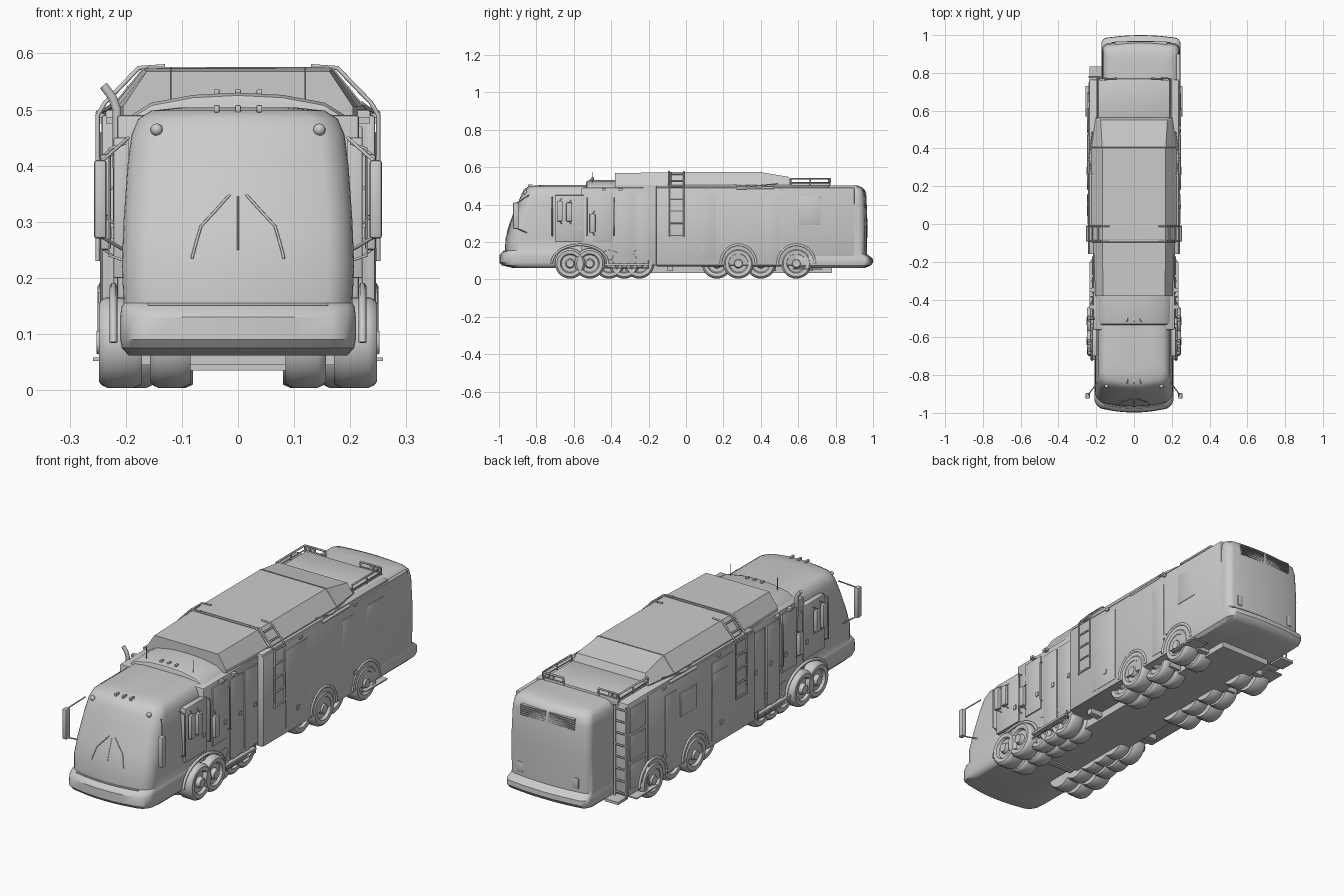
import bpy, bmesh, math
from mathutils import Vector

if "Cube" in bpy.data.objects:
    bpy.data.objects.remove(bpy.data.objects["Cube"])


def finish(name, bm, smooth=None):
    bmesh.ops.recalc_face_normals(bm, faces=bm.faces)
    me = bpy.data.meshes.new(name)
    bm.to_mesh(me)
    bm.free()
    ob = bpy.data.objects.new(name, me)
    bpy.context.collection.objects.link(ob)
    if smooth:
        bpy.context.view_layer.objects.active = ob
        ob.select_set(True)
        bpy.ops.object.shade_smooth_by_angle(angle=math.radians(smooth))
        ob.select_set(False)
    return ob


def loft(name, rings, smooth=None):
    bm = bmesh.new()
    vs = [[bm.verts.new(p) for p in r] for r in rings]
    n = len(vs[0])
    for a, b in zip(vs, vs[1:]):
        for i in range(n):
            bm.faces.new((a[i], a[(i + 1) % n], b[(i + 1) % n], b[i]))
    bm.faces.new(vs[0])
    bm.faces.new(vs[-1])
    return finish(name, bm, smooth)


def box(name, x, y, z, bevel=0.0):
    bm = bmesh.new()
    bmesh.ops.create_cube(bm, size=1)
    for v in bm.verts:
        v.co = [(a + b) / 2 + c * (b - a) for (a, b), c in zip((x, y, z), v.co)]
    if bevel:
        bmesh.ops.bevel(bm, geom=bm.edges[:], offset=bevel, segments=2, affect='EDGES', profile=0.5)
    return finish(name, bm, 40 if bevel else None)


def side_box(name, s, x, y, z, bevel=0.0):
    return box(name, sorted((s * x[0], s * x[1])), y, z, bevel)


def tube(name, pts, r=0.003, cyclic=False):
    cu = bpy.data.curves.new(name, 'CURVE')
    cu.dimensions = '3D'
    cu.bevel_depth = r
    cu.bevel_resolution = 1
    cu.use_fill_caps = True
    sp = cu.splines.new('POLY')
    sp.points.add(len(pts) - 1)
    for p, c in zip(sp.points, pts):
        p.co = (*c, 1)
    sp.use_cyclic_u = cyclic
    ob = bpy.data.objects.new(name, cu)
    bpy.context.collection.objects.link(ob)
    return ob


def plan(z, hw, y0, y1, r, bow, xc=0.0):
    """Plan outline with rounded corners and bowed ends."""
    pts = []
    for cx, cy, a0 in ((hw - r, y1 - r, 0), (r - hw, y1 - r, 90), (r - hw, y0 + r, 180), (hw - r, y0 + r, 270)):
        for k in range(7):
            a = math.radians(a0 + 15 * k)
            pts.append([cx + r * math.cos(a), cy + r * math.sin(a)])
        if a0 in (0, 180):
            e = 1 if a0 == 0 else -1
            ye = y1 if a0 == 0 else y0
            pts += [[e * (hw - r) * t, ye] for t in (.6, .3, 0, -.3, -.6)]
    mid = (y0 + y1) / 2
    return [(xc + x, y + (bow if y < mid else -bow) * (x / hw) ** 2, z) for x, y in pts]


# Front coach shell with raked windscreen and bumper
FRONT = [(.062, .195, -.93), (.075, .207, -.985), (.09, .21, -.998), (.13, .21, -.996), (.148, .208, -.982),
         (.155, .204, -.968), (.22, .207, -.965), (.30, .204, -.940), (.40, .197, -.902), (.455, .19, -.880),
         (.483, .178, -.864), (.498, .155, -.840), (.504, .10, -.78)]
loft("front_coach_shell", [plan(z, hw, y, -.4, .045, .03) for z, hw, y in FRONT], 35)

# Rear coach shell, offset to the right
REAR = [(.062, .195, .96), (.075, .208, .99), (.09, .21, 1.0), (.112, .21, .998), (.124, .207, .982),
        (.135, .206, .968), (.30, .207, .97), (.44, .203, .965), (.475, .198, .957), (.492, .186, .942),
        (.501, .165, .92), (.503, .11, .86)]
loft("rear_coach_shell", [plan(z, hw, .55, y, .03, .018, .037) for z, hw, y in REAR], 35)

# Middle truck body and cab
box("cab_side_body", (-.216, .216), (-.56, -.14), (.075, .49), .006)
box("main_body", (-.237, .237), (-.16, .765), (.07, .5), .006)
half = [(.216, .2), (.218, .42), (.21, .46), (.19, .49), (.155, .512), (.08, .526)]
cab = half + [(0, .53)] + [(-x, z) for x, z in reversed(half)]
loft("cab_roof", [[(x * s, y, .2 + (z - .2) * t) for x, z in cab] for y, s, t in
                  ((-.535, .97, .955), (-.53, .99, .985), (-.515, 1, 1), (-.36, 1, 1))], 40)

# Tall chamfered roof tapering at both ends
def roof(y, top, k=1.0, hw=.225):
    return [(x, y, z) for x, z in ((hw, .48), (hw, .505), (.168 * k, top), (-.168 * k, top), (-hw, .505), (-hw, .48))]
loft("main_roof", [roof(-.38, .568, .97, .205), roof(-.1, .572, 1, .215), roof(-.08, .573), roof(.4, .573),
                   roof(.55, .548, 1.05, .205), roof(.565, .512, 1.1, .2)])
box("rear_deck", (-.19, .19), (.55, .77), (.48, .514), .004)
for y in (-.095, -.08, .405):
    k = .574
    tube("roof_seam", [(-.222, y, .508), (-.168, y, k), (.168, y, k), (.222, y, .508)], .0018)

# Underframe
box("chassis", (-.13, .13), (-.5, .78), (.035, .08))
for y in (-.55, -.3, -.1, .1, .45, .65):
    box("cross_member", (-.19, .19), (y, y + .03), (.045, .075))


# Wheels: lathed tyre with recessed rim
def wheel(name, s, y, x_out, width, r=.081):
    prof = [(0, .004), (.02, .006), (.026, -.012), (.046, -.012), (.052, 0), (.07, .002), (r - .004, -.004),
            (r, -.013), (r, -width + .013), (r - .006, -width), (.04, -width)]
    rings = []
    for rad, dx in prof:
        rad = max(rad, .001)
        rings.append([(s * (x_out + dx), y + rad * math.cos(2 * math.pi * k / 28),
                       .085 + rad * math.sin(2 * math.pi * k / 28)) for k in range(28)])
    loft(name, rings, 35)


for s in (1, -1):
    for y in (-.62, -.515, .28, .59):
        wheel("outer_wheel", s, y, .246, .075)
        wheel("inner_wheel", s, y, .155, .07)
    for y in (-.41, -.33, -.25, .165, .4):
        wheel("middle_wheel", s, y, .215, .065)
        wheel("middle_inner_wheel", s, y, .14, .06)

    # Wheel arch trims
    for y, w in ((-.568, .15), (.28, .094), (.59, .1)):
        x = .222 if y < 0 else .243
        tube("wheel_arch", [(s * x, y + w * math.cos(a), .085 + .1 * math.sin(a))
                            for a in [math.pi * k / 14 for k in range(15)]], .007)

    # Side skins, skirts and folding steps
    if s > 0:
        box("right_side_skin", (.225, .244), (-.16, .9), (.075, .49), .004)
    else:
        box("left_side_skin", (-.243, -.225), (-.16, .62), (.075, .49), .004)
    side_box("side_step", s, (.18, .258), (.57, .73), (.052, .058))
    side_box("low_step", s, (.17, .235), (-.44, -.2), (.075, .085))
    tube("step_rail", [(s * .228, y, z) for y, z in ((-.44, .1), (-.44, .06), (-.2, .06), (-.2, .1))], .004)

    # Doors and lockers
    for y0, y1, z0, z1 in ((-.70, -.545, .2, .45), (-.50, -.39, .2, .47), (-.37, -.28, .09, .46), (-.265, -.17, .09, .46)):
        side_box("cab_panel", s, (.195, .2215), (y0, y1), (z0, z1), .002)
        side_box("cab_handle", s, (.215, .226), (y1 - .03, y1 - .015), (.27, .29))
    for y0, y1, z0, z1 in ((.0, .16, .1, .46), (.42, .5, .1, .44)):
        side_box("body_panel", s, (.235, .2455), (y0, y1), (z0, z1), .001)
        side_box("body_latch", s, (.24, .249), (y0 + .08, y0 + .1), (.155, .175))

    # Ladder bending over the roof edge
    for y in (-.09, -.012):
        tube("ladder_rail", [(s * .25, y, .23), (s * .25, y, .49), (s * .237, y, .512), (s * .177, y, .574),
                             (s * .13, y, .577)], .004)
    for x, z in [(.25, .235 + .065 * i) for i in range(5)] + [(.222, .528), (.19, .562)]:
        tube("ladder_rung", [(s * x, -.09, z), (s * x, -.012, z)], .004)

    # Front mirrors on arms
    side_box("front_mirror", s, (.234, .257), (-.925, -.895), (.27, .41), .006)
    for z in (.405, .275):
        tube("mirror_arm", [(s * .246, -.91, z), (s * .195, -.84, z + (.045 if z > .3 else -.03))], .003)
    # Cab door mirrors
    for y, z0, z1 in ((-.675, .31, .42), (-.625, .31, .41), (-.50, .25, .35)):
        side_box("side_mirror", s, (.226, .246), (y - .016, y + .016), (z0, z1), .005)
        tube("side_mirror_arm", [(s * .205, y + .02, z1 + .025), (s * .238, y, z1), (s * .238, y, z0),
                                 (s * .205, y + .02, z0 - .025)], .0025)
    # Grab rails
    for y in (-.715, -.53, -.385):
        tube("grab_rail", [(s * .2, y, .23), (s * .23, y, .24), (s * .23, y, .43), (s * .2, y, .44)], .003)
    # Side lamps
    for y in (-.45, -.36, .1, .5):
        side_box("side_lamp", s, (.21, .25 if y > 0 else .235), (y, y + .02), (.475, .487))
    # Roller with brackets below the roof edge
    tube("side_roller", [(s * .242, .27, .487), (s * .242, .47, .49)], .007)
    tube("roller_strut", [(s * .215, .22, .51), (s * .24, .35, .497), (s * .22, .49, .512)], .003)

    # Deck railing with corner lamps
    rail = [(s * .09, .77), (s * .195, .77), (s * .195, .56)]
    tube("deck_rail", [(x, y, .538) for x, y in rail], .0045)
    tube("deck_lower_rail", [(x, y, .517) for x, y in rail], .003)
    for x, y in rail + [(s * .195, .665)]:
        tube("deck_post", [(x, y, .505), (x, y, .538)], .004)
    for x in (.15, .175):
        side_box("deck_lamp", s, (x - .009, x + .009), (.76, .775), (.518, .535), .003)


# Windscreen details follow the shell surface
def screen_point(x, z):
    for (z0, h0, y0), (z1, h1, y1) in zip(FRONT, FRONT[1:]):
        if z0 <= z <= z1:
            t = (z - z0) / (z1 - z0)
            return (x, y0 + (y1 - y0) * t + .03 * (x / (h0 + (h1 - h0) * t)) ** 2 - .002, z)


tube("screen_divider", [screen_point(0, z) for z in (.25, .30, .345)], .0015)
tube("screen_crease", [screen_point(.02 * i, .153) for i in range(-8, 9)], .003)
for s in (1, -1):
    tube("wiper", [screen_point(s * x, z) for x, z in ((.015, .348), (.04, .32), (.066, .292), (.074, .265), (.082, .235))], .0025)
    bm = bmesh.new()
    bmesh.ops.create_uvsphere(bm, u_segments=12, v_segments=8, radius=.011)
    bmesh.ops.translate(bm, verts=bm.verts, vec=Vector(screen_point(s * .145, .464)))
    finish("upper_lamp", bm, 60)
for i in (-1, 0, 1):
    box("coach_marker", (i * .038 - .005, i * .038 + .005), (-.845, -.82), (.495, .508), .002)
    box("cab_marker", (i * .038 - .005, i * .038 + .005), (-.515, -.495), (.522, .536), .002)

# Exhaust stack, air horns and aerials
tube("exhaust_stack", [(-.215, -.5, .3), (-.216, -.5, .5), (-.224, -.5, .522), (-.24, -.5, .543)], .009)
for x in (-.12, .12):
    tube("roof_aerial", [(x, -.5, .51), (x, -.5, .575)], .0015)

# Rear grille slats, lower panel and tail lamps
for i in range(6):
    z = .42 + .009 * i
    for x0, x1 in ((-.10, .03), (.045, .175)):
        box("grille_slat", (x0, x1), (.945, .966), (z, z + .004))
for x in (-.12, .165):
    box("tail_lamp", (x, x + .03), (.94, .963), (.15, .2), .004)

# Exposed truck tail in the left rear recess
for x in (-.238, -.18):
    tube("tail_post", [(x, .78, .07), (x, .78, .49)], .005)
for i in range(8):
    tube("tail_rung", [(-.238, .78, .09 + .055 * i), (-.18, .78, .09 + .055 * i)], .004)
box("tail_platform", (-.235, -.165), (.76, .835), (.06, .072))
for z in (.1, .23, .36):
    box("tail_locker", (-.2415, -.23), (.64, .75), (z, z + .115), .002)

# Side windows
box("right_rear_window", (.235, .2465), (.6, .72), (.29, .44), .003)
for y0 in (.04, .27):
    box("left_window", (-.2475, -.235), (y0, y0 + .12), (.3, .41), .003)
